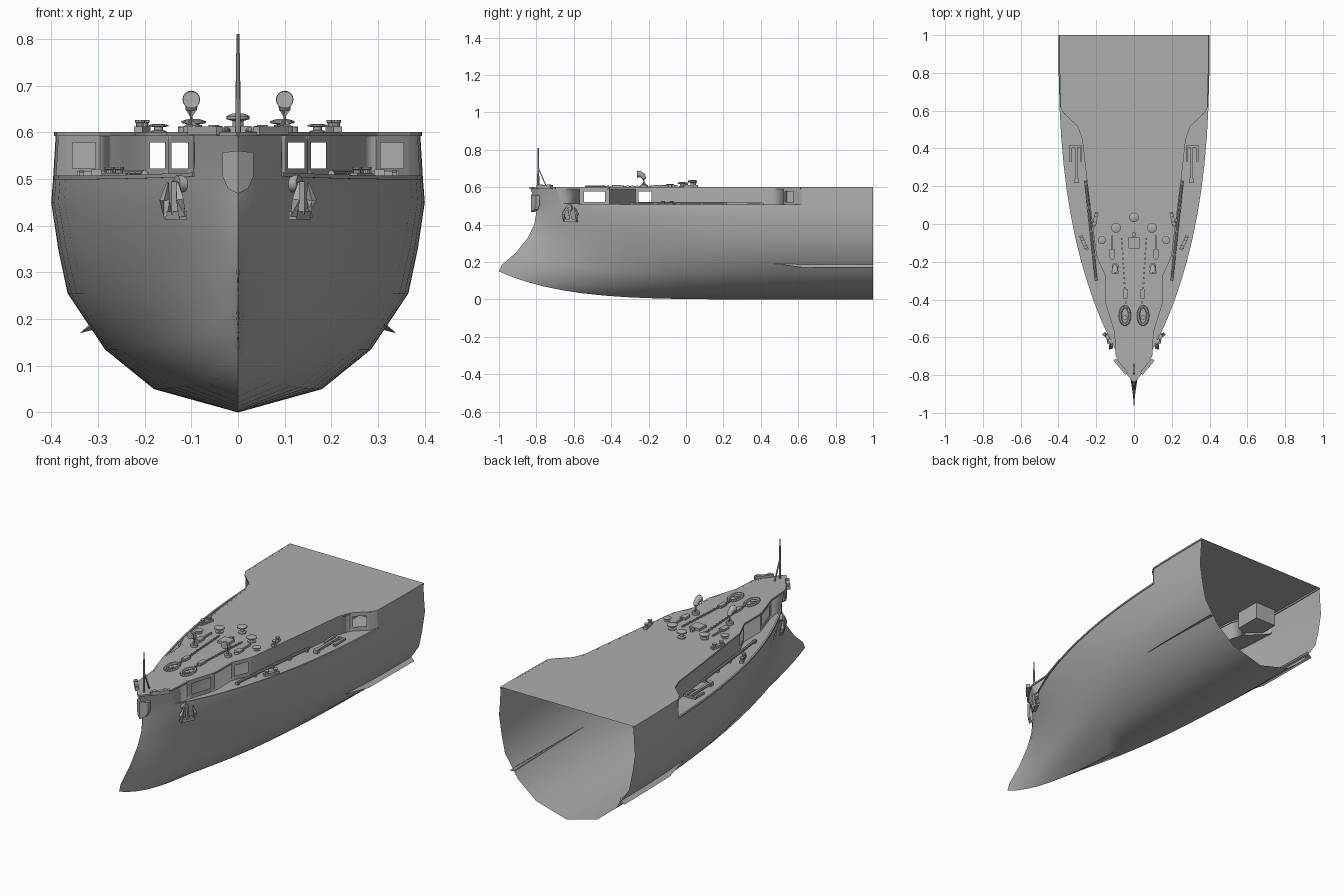
import bpy, bmesh, math
from mathutils import Vector as V

if "Cube" in bpy.data.objects:
    bpy.data.objects.remove(bpy.data.objects["Cube"])

grey = bpy.data.materials.new("warship grey")
grey.use_nodes = True
grey.diffuse_color = (0.42, 0.42, 0.42, 1)
grey.node_tree.nodes["Principled BSDF"].inputs["Base Color"].default_value = grey.diffuse_color
SIDES = (1, -1)


def finish(name, bm, angle=35):
    bmesh.ops.remove_doubles(bm, verts=bm.verts, dist=0.0002)
    bmesh.ops.recalc_face_normals(bm, faces=bm.faces)
    me = bpy.data.meshes.new(name)
    bm.to_mesh(me)
    bm.free()
    me.materials.append(grey)
    ob = bpy.data.objects.new(name, me)
    bpy.context.collection.objects.link(ob)
    bpy.ops.object.select_all(action="DESELECT")
    ob.select_set(True)
    bpy.context.view_layer.objects.active = ob
    bpy.ops.object.shade_smooth_by_angle(angle=math.radians(angle))
    return ob


def face(bm, pts):
    return bm.faces.new([bm.verts.new(p) for p in pts])


def tube(bm, pts, radii, n=12, turn=0.0):
    """Round or n-sided bar along a path, also used as a lathe."""
    pts = [V(p) for p in pts]
    radii = radii if isinstance(radii, (list, tuple)) else [radii] * len(pts)
    rings = []
    for i, p in enumerate(pts):
        t = pts[min(i + 1, len(pts) - 1)] - pts[max(i - 1, 0)]
        q = t.to_track_quat("Z", "Y")
        angs = [turn + 2 * math.pi * k / n for k in range(n)]
        rings.append([bm.verts.new(p + q @ V((math.cos(a), math.sin(a), 0)) * radii[i]) for a in angs])
    for a, b in zip(rings, rings[1:]):
        for k in range(n):
            bm.faces.new((a[k], a[(k + 1) % n], b[(k + 1) % n], b[k]))
    bm.faces.new(rings[0])
    bm.faces.new(rings[-1])


def bar(bm, a, b, r):
    tube(bm, [a, b], r, 4, math.pi / 4)


def box(bm, c, size):
    vs = bmesh.ops.create_cube(bm, size=1)["verts"]
    for v in vs:
        v.co = V(c) + V([v.co[i] * size[i] for i in range(3)])


def flip(p, s):
    return (p[0] * s, p[1], p[2])


# Hull lines: (half breadth, height, stem y, stem height, fineness) per level
LEVELS = [(0.0, 0.0, -1.0, 0.15, 1), (0.18, 0.05, -0.985, 0.185, 1.5),
          (0.285, 0.135, -0.91, 0.25, 1.4), (0.365, 0.255, -0.845, 0.33, 1.2),
          (0.385, 0.35, -0.81, 0.405, 1.0), (0.4, 0.45, -0.8, 0.47, 0.87),
          (0.396, 0.5, -0.8, 0.51, 0.85), (0.39, 0.6, -0.835, 0.6, 0.85)]
COLS = [0, 0.01, 0.025, 0.045, 0.075, 0.12, 0.17, 0.22, 0.28, 0.34, 0.4, 0.47,
        0.54, 0.62, 0.7, 0.79, 0.89, 1]
C0, C1 = COLS.index(0.075), COLS.index(0.79)


def hull_point(k, u):
    x, z, ys, zs, q = LEVELS[k]
    return V((x * (1 - (1 - u) ** 2.6) ** q, ys + (1 - ys) * u, z + (zs - z) * (1 - u) ** 6))


bm = bmesh.new()
for s in SIDES:
    for k in range(7):
        for c, (u, w) in enumerate(zip(COLS, COLS[1:])):
            if k == 6 and C0 <= c < C1:
                continue    # side recess
            quad = [hull_point(k, u), hull_point(k, w), hull_point(k + 1, w), hull_point(k + 1, u)]
            face(bm, [flip(p, s) for p in quad])
bmesh.ops.remove_doubles(bm, verts=bm.verts, dist=0.0002)
bmesh.ops.dissolve_degenerate(bm, edges=bm.edges, dist=0.0002)
finish("hull_shell", bm, 40)

# Recessed side walls with gun ports
PLAN = [(0.1, -0.57), (0.15, -0.41), (0.15, -0.27), (0.195, -0.17), (0.245, 0.23),
        (0.27, 0.45), (0.295, 0.52), (0.365, 0.585)]
PORTS = (1, 3, 7)
low = [hull_point(6, COLS[C0])] + [V((x, y, 0.5)) for x, y in PLAN] + [hull_point(6, COLS[C1])]
top = [hull_point(7, COLS[C0])] + [V((x, y, 0.6)) for x, y in PLAN] + [hull_point(7, COLS[C1])]
bm = bmesh.new()
for s in SIDES:
    for i in range(len(low) - 1):
        def at(f, h):
            return flip(low[i].lerp(low[i + 1], f).lerp(top[i].lerp(top[i + 1], f), h), s)
        fs, hs = (0, 0.15, 0.85, 1), (0, 0.22, 0.78, 1)
        if i not in PORTS:
            face(bm, [at(0, 0), at(1, 0), at(1, 1), at(0, 1)])
            continue
        for a in range(3):
            for b in range(3):
                if (a, b) != (1, 1):
                    face(bm, [at(fs[a], hs[b]), at(fs[a + 1], hs[b]),
                              at(fs[a + 1], hs[b + 1]), at(fs[a], hs[b + 1])])
finish("recess_walls", bm, 20)

# Side shelves and the forecastle deck
bm = bmesh.new()
for s in SIDES:
    edge = [hull_point(6, u) for u in COLS[C0:C1 + 1]]
    face(bm, [flip(p, s) for p in edge + low[-2:0:-1]])
finish("side_shelves", bm)

outline = [hull_point(7, u) for u in COLS[:C0]] + top + [hull_point(7, u) for u in COLS[C1 + 1:]]
bm = bmesh.new()
face(bm, [V(p) for p in outline] + [V(flip(p, -1)) for p in outline[:0:-1]])
finish("upper_deck", bm)

# Rims along the deck and shelf edges
bm = bmesh.new()
for s in SIDES:
    for line, dz in ((outline, -0.004), (edge, 0.003)):
        for a, b in zip(line, line[1:]):
            bar(bm, V(flip(a, s)) + V((0, 0, dz)), V(flip(b, s)) + V((0, 0, dz)), 0.006)
finish("edge_rims", bm)

# Rear gun rooms under the deck
bm = bmesh.new()
room = [(0.295, 0.52), (0.24, 0.54), (0.24, 0.68), (0.365, 0.68), (0.365, 0.585)]
for s in SIDES:
    for a, b in zip(room, room[1:]):
        face(bm, [(s * p[0], p[1], z) for p, z in ((a, 0.51), (b, 0.51), (b, 0.6), (a, 0.6))])
    face(bm, [(s * x, y, 0.51) for x, y in room])
finish("gun_rooms", bm)

# Bilge keels
bm = bmesh.new()
for s in SIDES:
    tip = (s * 0.3, 0.42, 0.197)
    root_a, root_b, fin = [(s * x, 1, z) for x, z in ((0.31, 0.196), (0.305, 0.178), (0.338, 0.17))]
    mid = (s * 0.336, 0.62, 0.172)
    face(bm, [tip, root_a, fin, mid])
    face(bm, [tip, mid, fin, root_b])
finish("bilge_keels", bm)

# Stem shield
bm = bmesh.new()
half = [(0, 0.56), (0.033, 0.557), (0.033, 0.505), (0.022, 0.48), (0, 0.468)]
for s in SIDES:
    ring = [V((s * x, -0.828 + x * 0.75, z)) for x, z in half]
    back = [p + V((0, 0.02, 0)) for p in ring]
    face(bm, ring)
    for i in range(4):
        face(bm, [ring[i], ring[i + 1], back[i + 1], back[i]])
finish("stem_shield", bm)

# Jackstaff
bm = bmesh.new()
tube(bm, [(0, -0.79, 0.6), (0, -0.79, 0.7), (0, -0.79, 0.81)], [0.006, 0.005, 0.003], 8)
bar(bm, (0, -0.745, 0.6), (0, -0.788, 0.7), 0.004)
finish("jackstaff", bm)

# Ventilator cowls
bm = bmesh.new()
for s in SIDES:
    x, y = s * 0.1, -0.225
    tube(bm, [(x, y, 0.6), (x, y, 0.612), (x, y, 0.615), (x, y, 0.648), (x, y - 0.006, 0.662),
              (x, y - 0.018, 0.669), (x, y - 0.032, 0.67), (x, y - 0.036, 0.67), (x, y - 0.02, 0.67)],
         [0.018, 0.018, 0.012, 0.012, 0.014, 0.016, 0.019, 0.018, 0.009], 16)
finish("ventilator_cowls", bm)

# Capstans
bm = bmesh.new()
for x, y, r, h in ((0, 0.035, 0.025, 0.04), (0.095, -0.02, 0.026, 0.028), (-0.095, -0.02, 0.026, 0.028),
                   (0.17, -0.085, 0.021, 0.018), (-0.17, -0.085, 0.021, 0.018)):
    prof = [(0.8, 0), (0.8, 0.15), (0.45, 0.25), (0.45, 0.6), (1, 0.7), (1, 0.85), (0.5, 1)]
    tube(bm, [(x, y, 0.6 + h * f) for _, f in prof], [r * g for g, _ in prof], 16)
finish("capstans", bm)

bm = bmesh.new()
box(bm, (0, -0.1, 0.606), (0.058, 0.058, 0.014))
box(bm, (0, -0.055, 0.606), (0.016, 0.02, 0.012))
finish("deck_hatch", bm)

# Anchor chains, hawse rings and chain stoppers
bm = bmesh.new()
for s in SIDES:
    a, b = V((s * 0.066, -0.06, 0.604)), V((s * 0.042, -0.45, 0.604))
    for i in range(30):
        p, q = a.lerp(b, i / 30), a.lerp(b, (i + 0.8) / 30)
        bar(bm, p, q, 0.006 if i % 2 else 0.004)
    box(bm, (s * 0.045, -0.37, 0.606), (0.022, 0.05, 0.014))
finish("anchor_chains", bm)

bm = bmesh.new()
for s in SIDES:
    loop = [V((s * 0.048 + 0.025 * math.cos(t), -0.485 + 0.048 * math.sin(t), 0.603))
            for t in [2 * math.pi * i / 20 for i in range(21)]]
    for p, q in zip(loop, loop[1:]):
        tube(bm, [p, q], 0.008, 6)
    tube(bm, [(s * 0.048, -0.495, 0.6), (s * 0.048, -0.495, 0.608)], 0.013, 12)
finish("hawse_rings", bm)

bm = bmesh.new()
for s in SIDES:
    bar(bm, (s * 0.115, -0.06, 0.604), (s * 0.115, -0.14, 0.604), 0.006)
    box(bm, (s * 0.115, -0.155, 0.606), (0.028, 0.04, 0.012))
    tube(bm, [(s * 0.115, -0.175, 0.6), (s * 0.115, -0.175, 0.61)], 0.014, 12)
finish("chain_stoppers", bm)

# Twin bollards on deck and shelf
bm = bmesh.new()
for x, y, z, dx in ((0.205, 0.025, 0.6, -0.005), (0.265, -0.1, 0.5, 0.01), (0.07, -0.755, 0.6, 0.018)):
    for s in SIDES:
        d = V((s * dx, 0.022, 0))
        c = V((s * x, y, z))
        bar(bm, c - d * 1.7 + V((0, 0, 0.003)), c + d * 1.7 + V((0, 0, 0.003)), 0.013)
        for e in (-1, 1):
            p = c + d * e
            h = 0.016 if y < -0.5 else 0.026
            tube(bm, [p, p + V((0, 0, h * 0.75)), p + V((0, 0, h * 0.8)), p + V((0, 0, h))],
                 [0.008, 0.008, 0.011, 0.011], 10)
finish("bollards", bm)

# Boat booms and stowed gear on the shelves
bm = bmesh.new()
for s in SIDES:
    tube(bm, [(s * 0.2, -0.3, 0.512), (s * 0.256, 0.23, 0.512)], 0.007, 8)
    for f in range(5):
        box(bm, (s * (0.2 + 0.014 * f), -0.29 + 0.125 * f, 0.507), (0.018, 0.012, 0.014))
finish("boat_booms", bm)

bm = bmesh.new()
for s in SIDES:
    bar(bm, (s * 0.275, 0.41, 0.512), (s * 0.345, 0.41, 0.512), 0.007)
    bar(bm, (s * 0.305, 0.41, 0.512), (s * 0.303, 0.23, 0.512), 0.009)
    for x in (0.28, 0.335):
        bar(bm, (s * x, 0.41, 0.512), (s * x, 0.33, 0.508), 0.008)
    box(bm, (s * 0.303, 0.228, 0.51), (0.022, 0.024, 0.02))
finish("stowed_anchors", bm)

# Bower anchors hung on the bow
bm = bmesh.new()
for s in SIDES:
    def place(a, b, c):
        p = V((0.126, -0.615, 0.46)) + V((0.42, 0.9, 0)) * a + V((0.08, 0, 1)) * b + V((0.9, -0.42, 0)) * c
        return flip(p, s)
    tube(bm, [place(-0.01, 0.03, -0.02), place(-0.01, 0.03, 0.008)], 0.018, 12)
    bar(bm, place(-0.008, 0.035, 0.012), place(0.004, -0.035, 0.012), 0.009)
    bar(bm, place(-0.035, -0.038, 0.01), place(0.04, -0.038, 0.01), 0.012)
    for a in (-0.034, 0.038):
        tube(bm, [place(a, -0.04, 0.012), place(a * 1.1, -0.005, 0.016), place(a * 0.7, 0.032, 0.012)],
             [0.01, 0.011, 0.003], 4)
finish("bower_anchors", bm)
